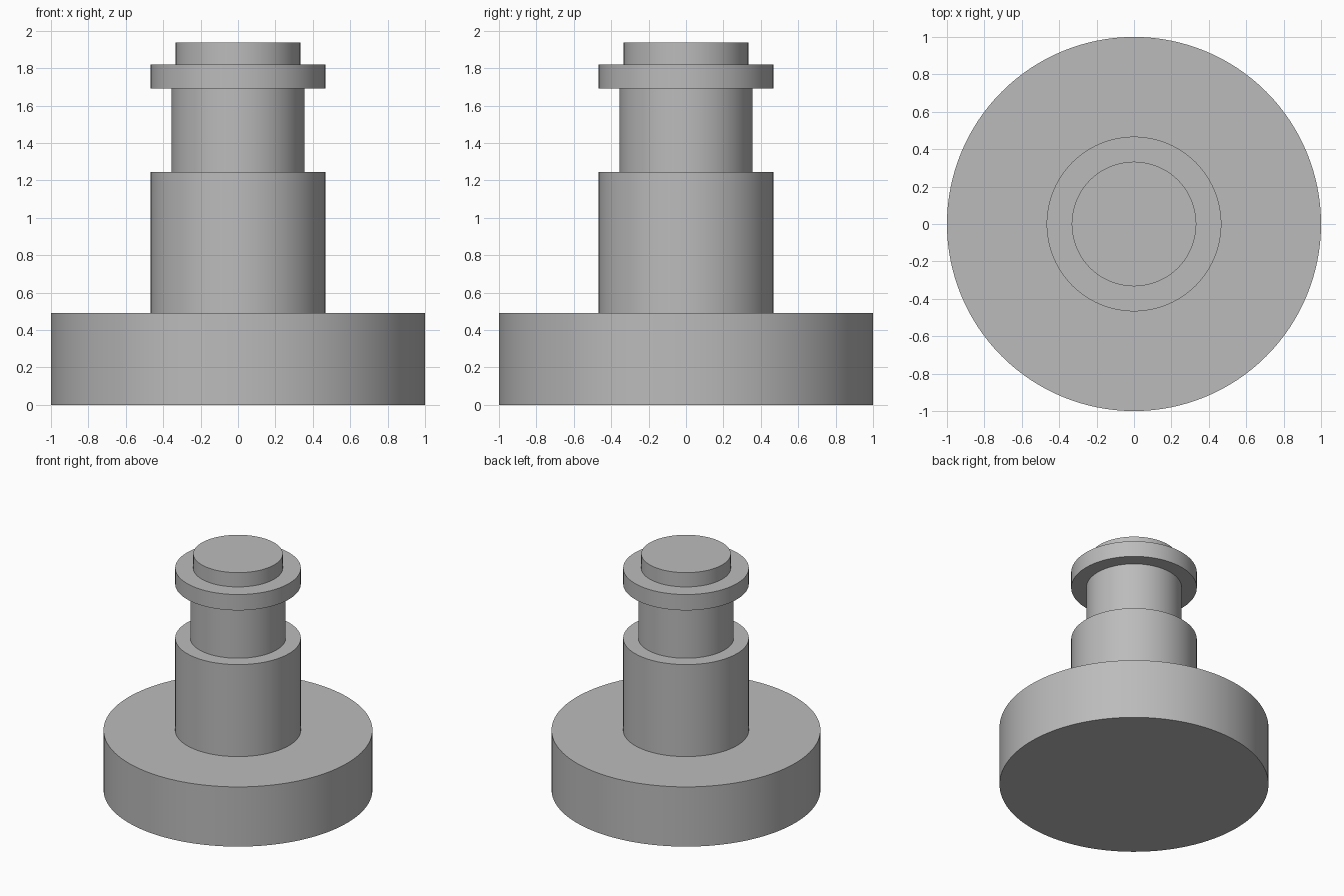
import bpy
import bmesh
import math

default_cube = bpy.data.objects.get("Cube")
if default_cube:
    bpy.data.objects.remove(default_cube, do_unlink=True)

SEGMENTS = 128

# Plain grey material
grey = bpy.data.materials.new("plain_grey")
grey.use_nodes = True
colour = (0.5, 0.5, 0.5, 1.0)
grey.diffuse_color = colour
grey.node_tree.nodes["Principled BSDF"].inputs["Base Color"].default_value = colour

# Sections of the turned piece from the bottom up: radius, top height
sections = [
    (1.0, 0.49),     # wide base
    (0.467, 1.245),  # lower shaft
    (0.355, 1.69),   # neck
    (0.467, 1.82),   # collar
    (0.333, 1.937),  # top cap
]

# Stepped half profile, starting and ending on the axis
profile = [(0, 0)]
bottom = 0
for radius, top in sections:
    profile += [(radius, bottom), (radius, top)]
    bottom = top
profile.append((0, bottom))

# Revolve the profile into one closed body
bm = bmesh.new()
verts = [bm.verts.new((r, 0, z)) for r, z in profile]
edges = [bm.edges.new(pair) for pair in zip(verts, verts[1:])]
bmesh.ops.spin(bm, geom=verts + edges, cent=(0, 0, 0), axis=(0, 0, 1),
               angle=math.tau, steps=SEGMENTS, use_merge=True)
bmesh.ops.remove_doubles(bm, verts=bm.verts, dist=0.0001)
bmesh.ops.recalc_face_normals(bm, faces=bm.faces)

mesh = bpy.data.meshes.new("stepped_pin")
bm.to_mesh(mesh)
bm.free()
mesh.materials.append(grey)
pin = bpy.data.objects.new("stepped_pin", mesh)
bpy.context.collection.objects.link(pin)

# Smooth walls with crisp steps
bpy.ops.object.select_all(action="DESELECT")
pin.select_set(True)
bpy.context.view_layer.objects.active = pin
bpy.ops.object.shade_smooth_by_angle(angle=math.radians(30))
